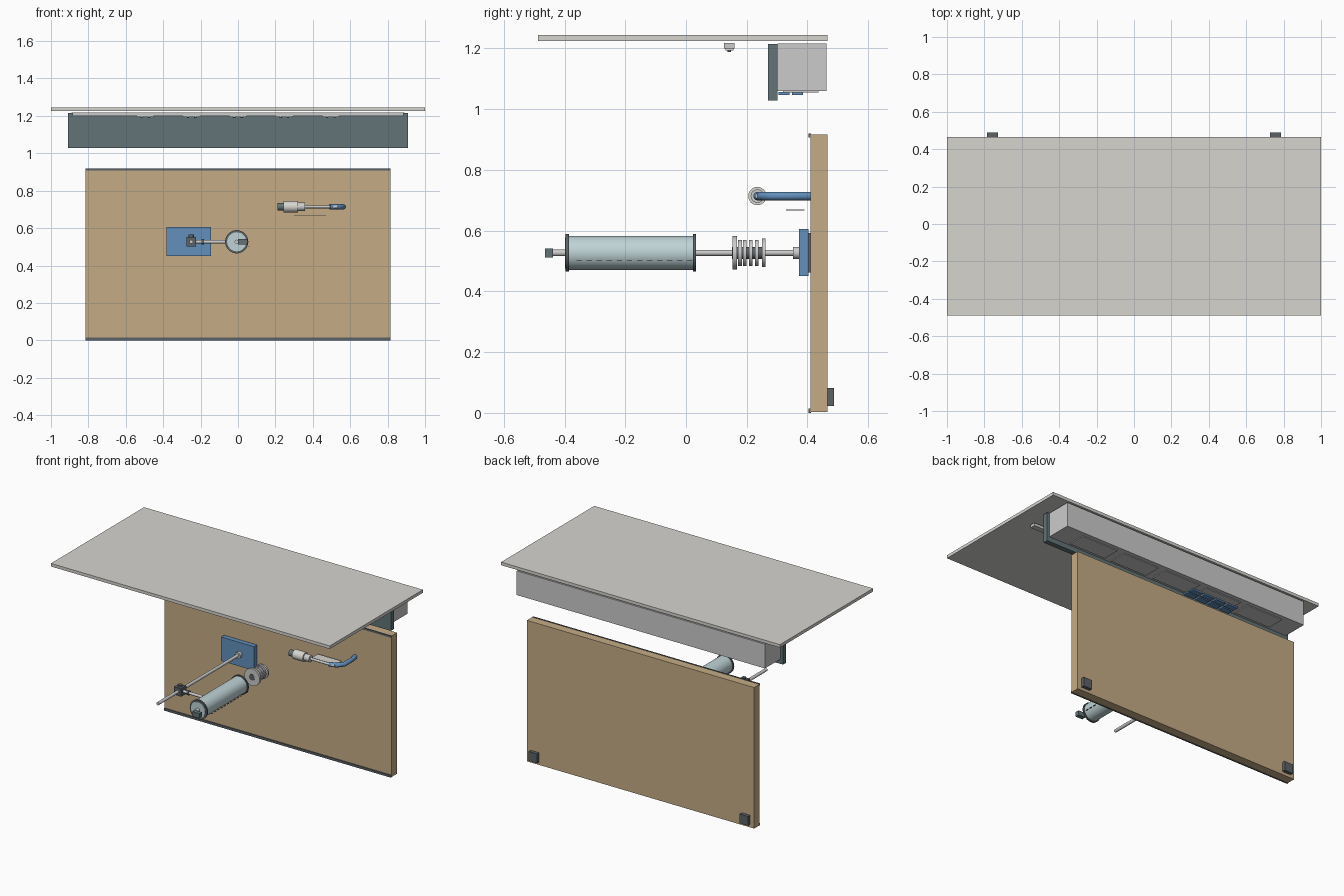
import bpy, bmesh, math
from mathutils import Vector

if "Cube" in bpy.data.objects:
    bpy.data.objects.remove(bpy.data.objects["Cube"])


def material(name, rgb):
    # display colours converted to linear
    m = bpy.data.materials.new(name)
    m.diffuse_color = [(c / 255) ** 2.2 for c in rgb] + [1]
    m.use_nodes = True
    m.node_tree.nodes["Principled BSDF"].inputs["Base Color"].default_value = m.diffuse_color
    return m


TAN = material("tan", (196, 171, 133))
PALE = material("pale", (214, 212, 206))
BLUE = material("blue", (98, 142, 186))
SLATE = material("slate", (98, 115, 118))
DARK = material("dark", (92, 98, 102))
GLASS = material("glass", (190, 210, 213))
METAL = material("metal", (190, 190, 190))


def finish(name, bm, mat):
    me = bpy.data.meshes.new(name)
    bm.to_mesh(me)
    bm.free()
    ob = bpy.data.objects.new(name, me)
    bpy.context.collection.objects.link(ob)
    if mat:
        me.materials.append(mat)
    return ob


def box(name, x, y, z, mat=None):
    """Box from (min, max) ranges."""
    bm = bmesh.new()
    bmesh.ops.create_cube(bm, size=1)
    for v in bm.verts:
        v.co = [r[0] + (c + .5) * (r[1] - r[0]) for c, r in zip(v.co, (x, y, z))]
    return finish(name, bm, mat)


def rod(name, a, b, r, mat=None, sides=32):
    """Cylinder between two points."""
    a, b = Vector(a), Vector(b)
    bm = bmesh.new()
    bmesh.ops.create_cone(bm, cap_ends=True, segments=sides, radius1=r, radius2=r, depth=(b - a).length)
    q = (b - a).to_track_quat('Z', 'Y')
    for v in bm.verts:
        v.co = q @ v.co + (a + b) / 2
    ob = finish(name, bm, mat)
    bpy.context.view_layer.objects.active = ob
    ob.select_set(True)
    bpy.ops.object.shade_smooth_by_angle()
    ob.select_set(False)
    return ob


# Top slab and upright board with edge strips and feet
box("top_slab", (-1, 1), (-.488, .466), (1.225, 1.245), PALE)
box("upright_board", (-.815, .815), (.41, .466), (.003, .917), TAN)
box("bottom_edge_strip", (-.815, .815), (.404, .411), (0, .015), DARK)
box("top_edge_strip", (-.815, .815), (.404, .411), (.907, .92), DARK)
for s in (-1, 1):
    box("back_foot", (s * .757 - .03, s * .757 + .03), (.466, .488), (.022, .082), DARK)

# Long housing below the slab, with front fascia and underside panels
box("housing", (-.89, .89), (.302, .463), (1.06, 1.217), METAL)
box("fascia", (-.908, .908), (.27, .302), (1.028, 1.215), SLATE)
for i in range(5):
    cx = (i - 2) * .31
    box("underside_panel", (cx - .13, cx + .13), (.32, .436), (1.055, 1.061), METAL)
for i in range(4):
    for y0 in (.304, .349):
        cx = -.42 + i * .088
        box("underside_key", (cx - .036, cx + .036), (y0, y0 + .036), (1.046, 1.056), BLUE)

# Light bar with five lenses
box("light_bar", (-.885, .885), (.125, .16), (1.2, 1.218), METAL)
for i in range(5):
    cx = (i - 2) * .248
    box("light_lens", (cx - .045, cx + .045), (.13, .156), (1.194, 1.2), PALE)
    for dx in (-.02, .02):
        rod("light_bulb", (cx + dx, .143, 1.194), (cx + dx, .143, 1.188), .006, DARK, 16)

# Stand: base plate, long rod and clamp
Z = .527
box("stand_base", (-.382, -.145), (.372, .403), (.45, .605), BLUE)
box("stand_pad", (-.37, -.157), (.403, .411), (.462, .593), DARK)
rod("stand_collar", (-.25, .352, Z), (-.25, .373, Z), .02, METAL)
rod("stand_rod", (-.25, -.465, Z), (-.25, .36, Z), .01, METAL)
box("clamp_block", (-.276, -.224), (-.262, -.21), (.502, .553), DARK)
rod("clamp_knob", (-.25, -.236, .55), (-.25, -.236, .565), .014, DARK, 16)
rod("clamp_arm", (-.23, -.236, Z), (-.05, -.236, Z), .009, METAL)
rod("clamp_nut", (-.196, -.236, Z), (-.182, -.236, Z), .015, DARK, 16)

# Glass column with end rings, neck, tap and scale marks
CX = -.007
rod("glass_column", (CX, -.395, Z), (CX, .03, Z), .056, GLASS, 48)
for y in (-.391, .028):
    rod("column_ring", (CX, y - .005, Z), (CX, y + .005, Z), .062, DARK, 48)
rod("column_face", (CX, -.399, Z), (CX, -.394, Z), .051, GLASS, 48)
rod("column_neck", (CX, -.44, Z), (CX, -.395, Z), .011, METAL)
box("column_tap", (0, .05), (-.465, -.438), (.512, .542), SLATE)
for i in range(12):
    y = -.36 + i * .033
    box("scale_mark", (.056, .062), (y, y + .018), (.502, .504), DARK)

# Stack of discs behind the column
rod("disc_core", (CX, .152, Z), (CX, .262, Z), .02, DARK)
for y, w, r in ((.153, .015, .055), (.172, .012, .043), (.188, .012, .043),
                (.207, .012, .043), (.227, .012, .043), (.25, .011, .047)):
    rod("stack_disc", (CX, y, Z), (CX, y + w, Z), r, METAL, 40)

# Side fitting: stepped barrel, thin stem and curved blue arm to the board
H, Y = .714, .235
for n, a, b, r, m in (("fitting_cap", .21, .245, .02, SLATE), ("fitting_barrel", .243, .32, .03, PALE),
                      ("fitting_neck", .32, .358, .022, METAL), ("fitting_stem", .358, .53, .008, METAL)):
    rod(n, (a, Y, H), (b, Y, H), r, m)
curve = bpy.data.curves.new("curved_arm", 'CURVE')
curve.dimensions = '3D'
curve.bevel_depth = .014
curve.bevel_resolution = 4
curve.use_fill_caps = True
path = [(.49, Y), (.535, .25), (.563, .285), (.563, .37), (.553, .412)]
sp = curve.splines.new('POLY')
sp.points.add(len(path) - 1)
for p, (x, y) in zip(sp.points, path):
    p.co = (x, y, H, 1)
curve.materials.append(BLUE)
bpy.context.collection.objects.link(bpy.data.objects.new("curved_arm", curve))
box("thin_tray", (.3, .47), (.33, .39), (.667, .67), PALE)
